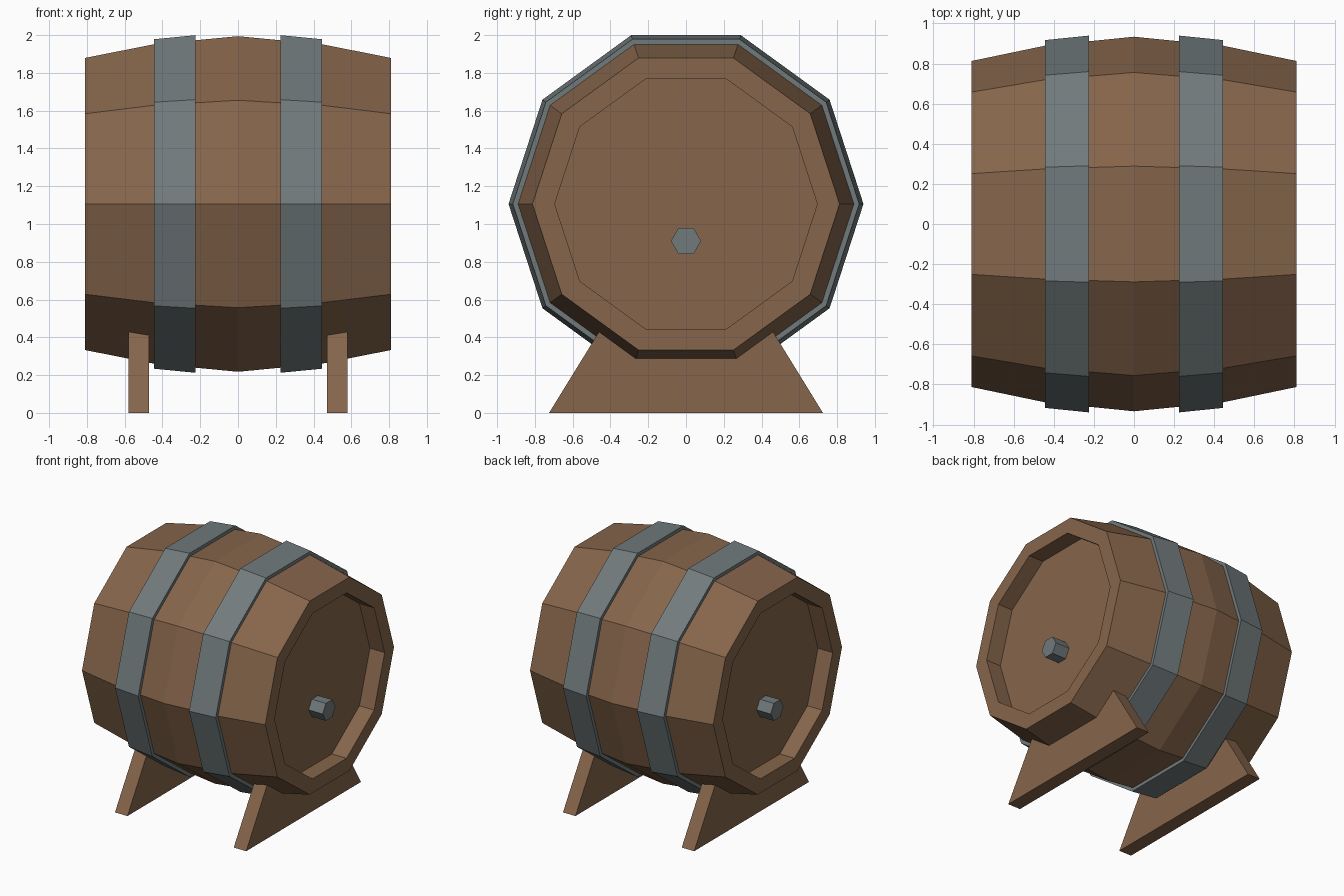
import bpy
import bmesh
from math import cos, sin, tau

cube = bpy.data.objects.get("Cube")
if cube:
    bpy.data.objects.remove(cube, do_unlink=True)

AXIS_Z = 1.106   # height of the barrel's axis
SIDES = 10


def material(name, rgb):
    mat = bpy.data.materials.new(name)
    mat.use_nodes = True
    mat.diffuse_color = (*rgb, 1)
    mat.node_tree.nodes["Principled BSDF"].inputs["Base Color"].default_value = (*rgb, 1)
    return mat


wood = material("brown_wood", (0.238, 0.130, 0.070))
iron = material("grey_iron", (0.165, 0.195, 0.202))


def finish(name, bm, mat):
    bmesh.ops.recalc_face_normals(bm, faces=bm.faces)
    mesh = bpy.data.meshes.new(name)
    bm.to_mesh(mesh)
    bm.free()
    mesh.materials.append(mat)
    obj = bpy.data.objects.new(name, mesh)
    bpy.context.collection.objects.link(obj)
    return obj


def turned(name, profile, mat, sides=SIDES, z=AXIS_Z, loop=False):
    """Turn (x, radius) points around a lengthwise axis; cap the ends or close the loop."""
    bm = bmesh.new()
    rings = [[bm.verts.new((x, r * cos(tau * i / sides), z + r * sin(tau * i / sides)))
              for i in range(sides)] for x, r in profile]
    pairs = list(zip(rings, rings[1:]))
    if loop:
        pairs.append((rings[-1], rings[0]))
    else:
        bm.faces.new(rings[0])
        bm.faces.new(rings[-1])
    for a, b in pairs:
        for i in range(sides):
            j = (i + 1) % sides
            bm.faces.new((a[i], a[j], b[j], b[i]))
    return finish(name, bm, mat)


def prism(name, outline, x0, x1, mat):
    """Extrude a (y, z) outline along x."""
    bm = bmesh.new()
    face = bm.faces.new([bm.verts.new((x0, y, z)) for y, z in outline])
    side = bmesh.ops.extrude_face_region(bm, geom=[face])["geom"]
    bmesh.ops.translate(bm, vec=(x1 - x0, 0, 0),
                        verts=[v for v in side if isinstance(v, bmesh.types.BMVert)])
    return finish(name, bm, mat)


# Bulging body with a recessed head at each end
half = [(0.445, 0.889), (0.81, 0.813), (0.81, 0.695), (0.68, 0.695)]
turned("barrel_body", [(-x, r) for x, r in reversed(half)] + [(0, 0.934)] + half, wood)

# Hoops, bungs and stand boards on both sides
hoop = [(0.225, 0.90), (0.225, 0.9395), (0.445, 0.917), (0.445, 0.87)]
stand = [(-0.725, 0), (0.725, 0), (0.417, 0.5), (-0.417, 0.5)]
for side, s in (("left", 1), ("right", -1)):
    turned(f"{side}_hoop", [(s * x, r) for x, r in hoop], iron, loop=True)
    turned(f"{side}_bung", [(s * 0.66, 0.08), (s * 0.805, 0.08)], iron, sides=6, z=0.91)
    prism(f"{side}_stand", stand, s * 0.47, s * 0.58, wood)
